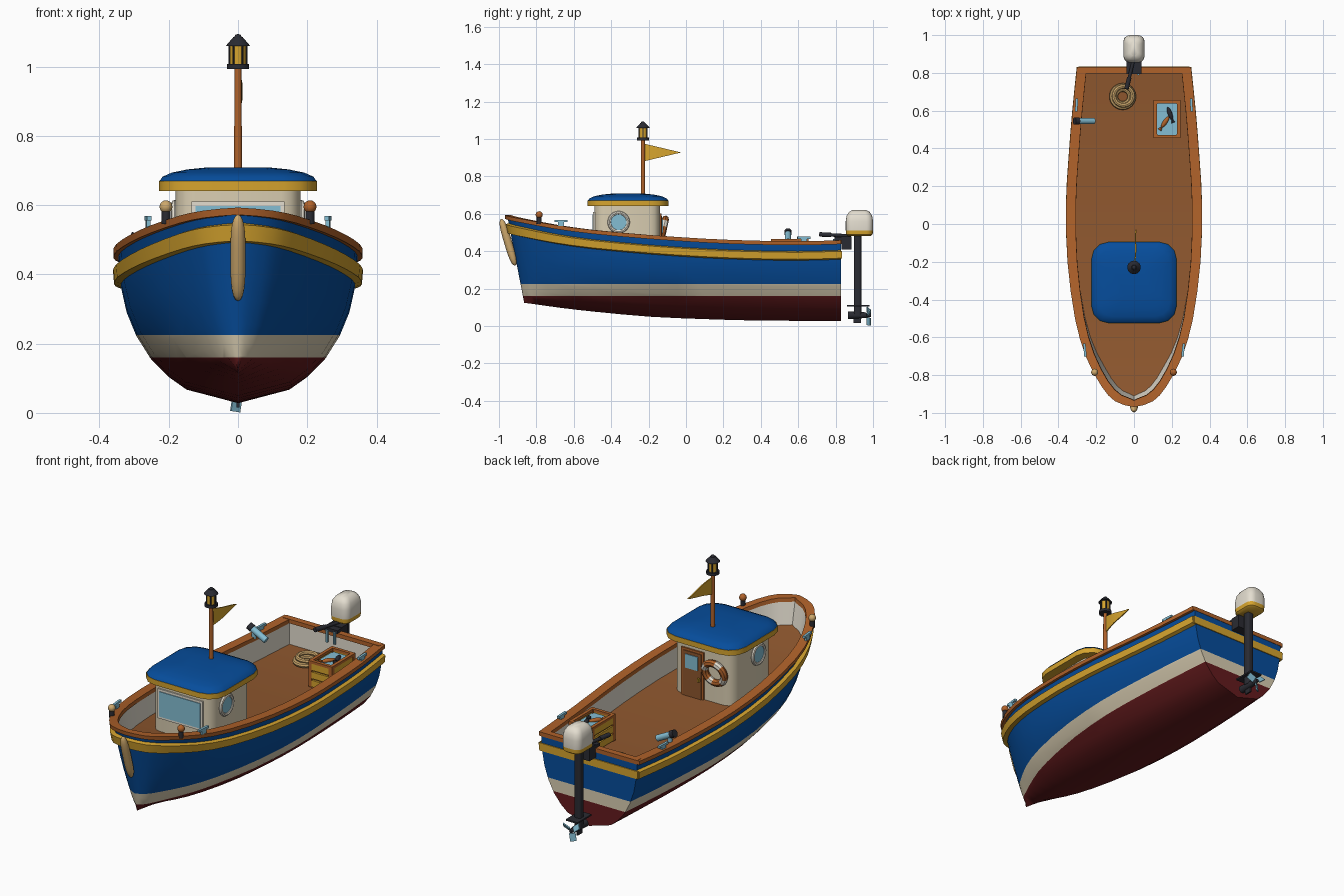
import bpy, bmesh, math
from mathutils import Vector, Matrix

if "Cube" in bpy.data.objects:
    bpy.data.objects.remove(bpy.data.objects["Cube"])

def mat(name, r, g, b):
    m = bpy.data.materials.new(name)
    m.diffuse_color = [(c / 255 / 12.92 if c < 11 else ((c / 255 + .055) / 1.055) ** 2.4) for c in (r, g, b)] + [1]
    m.use_nodes = True
    m.node_tree.nodes["Principled BSDF"].inputs["Base Color"].default_value = m.diffuse_color
    return m

BLUE, RED = mat("hull blue", 6, 77, 156), mat("keel red", 100, 27, 29)
CREAM, WHITE = mat("cream", 218, 206, 178), mat("warm white", 228, 222, 208)
GOLD, TRIM = mat("gold", 214, 164, 46), mat("trim wood", 176, 98, 42)
DECK, TAN = mat("deck brown", 142, 87, 46), mat("rope tan", 205, 168, 108)
GLASS, DARK = mat("pale blue", 132, 190, 212), mat("dark metal", 42, 43, 50)

def finish(name, bm, mats, rule=None):
    bmesh.ops.remove_doubles(bm, verts=bm.verts, dist=1e-5)
    bmesh.ops.recalc_face_normals(bm, faces=bm.faces)
    if rule:
        for f in bm.faces:
            f.material_index = rule(f.calc_center_median())
    me = bpy.data.meshes.new(name)
    bm.to_mesh(me)
    bm.free()
    for m in mats if isinstance(mats, (list, tuple)) else [mats]:
        me.materials.append(m)
    ob = bpy.data.objects.new(name, me)
    bpy.context.collection.objects.link(ob)
    return ob

def grid_mesh(rows, close_u=False, close_v=False, caps=False):
    bm = bmesh.new()
    g = [[bm.verts.new(p) for p in r] for r in rows]
    nu, nv = len(g), len(g[0])
    for i in range(nu if close_u else nu - 1):
        for j in range(nv if close_v else nv - 1):
            k, l = (i + 1) % nu, (j + 1) % nv
            bm.faces.new((g[i][j], g[k][j], g[k][l], g[i][l]))
    if caps:
        bm.faces.new(g[0])
        bm.faces.new(g[-1])
    return bm, g

def box(name, c, s, m, rot=None):
    bm = bmesh.new()
    mx = Matrix.Translation(c) @ (rot or Matrix()) @ Matrix.Diagonal((*s, 1))
    bmesh.ops.create_cube(bm, size=1, matrix=mx)
    return finish(name, bm, m)

def cyl(name, a, b, r1, m, r2=None, n=14):
    a, b = Vector(a), Vector(b)
    bm = bmesh.new()
    mx = Matrix.Translation((a + b) / 2) @ (b - a).to_track_quat('Z', 'Y').to_matrix().to_4x4()
    bmesh.ops.create_cone(bm, cap_ends=True, segments=n, radius1=r1, radius2=r1 if r2 is None else r2,
                          depth=(b - a).length, matrix=mx)
    return finish(name, bm, m)

def ball(name, c, s, m, rot=None):
    bm = bmesh.new()
    mx = Matrix.Translation(c) @ (rot or Matrix()) @ Matrix.Diagonal((*s, 1))
    bmesh.ops.create_uvsphere(bm, u_segments=14, v_segments=10, radius=1, matrix=mx)
    return finish(name, bm, m)

def ring(name, c, R, r, m, rot=None, rule=None):
    mx = Matrix.Translation(c) @ (rot or Matrix())
    T = math.tau
    bm, _ = grid_mesh([[mx @ Vector(((R + r * math.cos(T * j / 8)) * math.cos(T * i / 24),
                                     (R + r * math.cos(T * j / 8)) * math.sin(T * i / 24),
                                     r * math.sin(T * j / 8))) for j in range(8)] for i in range(24)], True, True)
    return finish(name, bm, m, rule)

def rounded(name, cx, cy, hx, hy, r, layers, m, rule=None, seg=4):
    """Rounded-rectangle stack; layers are (z, inset)."""
    rows = []
    for z, d in layers:
        rr, row = max(r - d * .4, .008), []
        for q, (sx, sy) in enumerate(((1, 1), (-1, 1), (-1, -1), (1, -1))):
            for k in range(seg + 1):
                a = math.pi / 2 * (q + k / seg)
                row.append((cx + sx * (hx - d - rr) + rr * math.cos(a), cy + sy * (hy - d - rr) + rr * math.sin(a), z))
        rows.append(row)
    bm, _ = grid_mesh(rows, False, True, True)
    return finish(name, bm, m, rule)

# --- hull lines: sheer y, half beam, keel z, sheer z, bow weight
KEYS = [(.83, .288, .028, .452, 0), (.6, .312, .028, .446, 0), (.35, .332, .03, .45, 0), (.1, .346, .037, .46, 0),
        (-.2, .338, .05, .48, .05), (-.5, .298, .076, .507, .2), (-.7, .239, .096, .534, .45),
        (-.85, .157, .113, .562, .75), (-.925, .087, .121, .577, .93), (-.955, 0, .124, .586, 1)]
ST = []
for i in range(len(KEYS) - 1):
    p = [Vector(KEYS[min(max(i + k, 0), len(KEYS) - 1)]) for k in (-1, 0, 1, 2)]
    for t in (0, .5):
        ST.append(.5 * (2 * p[1] + (p[2] - p[0]) * t + (2 * p[0] - 5 * p[1] + 4 * p[2] - p[3]) * t * t
                        + (3 * p[1] - p[0] - 3 * p[2] + p[3]) * t ** 3))
ST.append(Vector(KEYS[-1]))
F = [0, .09, .17, .29, .44, .6, .8, 1]
MID = [0, .45, .59, .735, .85, .93, .985, 1]

def section(f, w):
    f = min(max(f, 0), 1)
    i = min(sum(f > a for a in F[1:]), len(F) - 2)
    m = MID[i] + (MID[i + 1] - MID[i]) * (f - F[i]) / (F[i + 1] - F[i])
    return m * (1 - w) + f ** .43 * w

def hull_pt(s, z, off=0, side=1):
    y, b, zk, zs, w = s
    f = min(max((z - zk) / (zs - zk), 0), 1)
    x = 0 if b < .001 else max(b * section(f, w) + off, 0)
    return (side * x, y + w * .09 * (1 - f) - off * w, z)

def around(profile):
    """Rows of hull points from one stern corner round the bow to the other."""
    right = [[hull_pt(s, z, o, 1) for z, o in profile(s)] for s in ST]
    left = [[hull_pt(s, z, o, -1) for z, o in profile(s)] for s in reversed(ST[:-1])]
    return right + left

# hull shell with transom, cut into painted bands
bm, g = grid_mesh(around(lambda s: [(s[2] + f * (s[3] - s[2]), 0) for f in F]))
bm.faces.new(g[0][::-1] + g[-1][1:])
bmesh.ops.remove_doubles(bm, verts=bm.verts, dist=1e-5)
for z in (.16, .225):
    bmesh.ops.bisect_plane(bm, geom=bm.verts[:] + bm.edges[:] + bm.faces[:], plane_co=(0, 0, z), plane_no=(0, 0, 1))
hull = finish("hull", bm, [RED, CREAM, BLUE], lambda c: 0 if c.z < .16 else 1 if c.z < .225 else 2)

# rub strake, cap rail, inner lining and deck
bm, _ = grid_mesh(around(lambda s: [(s[3] - .097 + .004 * s[4], -.004), (s[3] - .089, .018),
                                    (s[3] - .052 + .01 * s[4], .018), (s[3] - .045 + .01 * s[4], -.004)]),
                  False, True, True)
finish("rub_strake", bm, GOLD)
box("stern_strake", (0, .83, .381), (.59, .01, .042), GOLD)

def inner(s):
    return -.036 + .018 * min(1, s[4] * 1.3)

def deck_z(s):
    return s[3] - .13

def wall(s, z):
    """Upright inner wall amidships, following the hull flare at the bow."""
    slope = s[1] * (1 - section((z - s[2]) / (s[3] - s[2]), s[4]))
    return inner(s) + min(slope * max(0, 1 - 1.6 * s[4]), .024)

bm, _ = grid_mesh(around(lambda s: [(s[3] - .014, .014), (s[3] + .007, .014), (s[3] + .007, inner(s) - .002),
                                    (s[3] - .014, inner(s) - .002)]), False, True, True)
finish("cap_rail", bm, TRIM)
box("stern_rail", (0, .815, .449), (.58, .034, .022), TRIM)
bm, _ = grid_mesh(around(lambda s: [(z, wall(s, z)) for z in (deck_z(s) - .01, s[3] - .065, s[3])]))
finish("bulwark_lining", bm, WHITE)
box("stern_lining", (0, .811, .383), (.54, .014, .13), WHITE)
rows = around(lambda s: [(deck_z(s), wall(s, deck_z(s)) + .004)])
n = len(ST)
bm, _ = grid_mesh([[rows[i][0], rows[2 * n - 2 - i][0]] for i in range(n - 1)] + [[rows[n - 1][0]] * 2])
bmesh.ops.dissolve_degenerate(bm, dist=1e-5, edges=bm.edges)
finish("deck", bm, DECK)

# cabin
DZ = .32
rounded("cabin", 0, -.315, .18, .175, .055, [(DZ, 0), (.645, 0)], CREAM, seg=3)
rounded("roof_eave", 0, -.31, .228, .217, .095, [(.641, 0), (.67, 0)], GOLD, seg=3)
rounded("roof", 0, -.31, .227, .216, .095, [(.669, 0), (.682, .009), (.694, .036), (.703, .08), (.709, .14)], BLUE, seg=3)
box("windshield_frame", (0, -.491, .53), (.27, .012, .16), WHITE)
box("windshield", (0, -.495, .53), (.245, .012, .135), GLASS)
RY = Matrix.Rotation(math.pi / 2, 4, 'Y')
for s in (-1, 1):
    ring("porthole_rim", (s * .183, -.36, .555), .05, .01, WHITE, RY)
    cyl("porthole_glass", (s * .17, -.36, .555), (s * .187, -.36, .555), .046, GLASS, n=20)
box("door_frame", (.055, -.138, .468), (.135, .012, .266), TRIM)
box("door", (.055, -.134, .465), (.112, .012, .248), DECK)
box("door_window", (.055, -.13, .535), (.075, .012, .075), GLASS)
box("door_handle", (.012, -.125, .45), (.01, .012, .02), GOLD)
ring("lifebuoy", (-.085, -.122, .515), .058, .019, [TRIM, WHITE], Matrix.Rotation(math.radians(78), 4, 'X'),
     lambda c: int((math.atan2(c.z - .515, c.x + .085) / math.tau * 4 + 4.5) % 1 > .62))

# mast, lantern and pennant
MY = -.23
cyl("mast", (0, MY, .69), (0, MY, 1), .012, TRIM, .01)
cyl("lantern_base", (0, MY, .993), (0, MY, 1.008), .033, DARK)
cyl("lantern_glass", (0, MY, 1.005), (0, MY, 1.065), .023, GOLD)
for k in range(6):
    a = math.tau * k / 6
    p = (.025 * math.cos(a), MY + .025 * math.sin(a))
    cyl("lantern_bar", (*p, 1), (*p, 1.065), .0035, DARK, n=6)
cyl("lantern_cap", (0, MY, 1.06), (0, MY, 1.085), .036, DARK, .014)
ball("lantern_knob", (0, MY, 1.085), (.011, .011, .009), DARK)
rows = []
for k in range(9):
    t = k / 8
    x, y = .014 * t + .004 * math.sin(t * 5), MY + .01 + .19 * t
    h = .045 * (1 - t) + .001
    rows.append([(x - .003, y, .928 - h), (x + .003, y, .928 - h), (x + .003, y, .928 + h), (x - .003, y, .928 + h)])
bm, _ = grid_mesh(rows, False, True, True)
finish("pennant", bm, GOLD)

# bow fender: a capsule hung along the stem
tilt = Matrix.Translation((0, -.951, .448)) @ Matrix.Rotation(math.atan2(.075, .25), 4, 'X')
rows = []
for k in range(13):
    t = -math.cos(math.pi * k / 12)
    r = .0215 * math.sqrt(max(1 - abs(t) ** 4, .003))
    rows.append([tilt @ Vector((r * math.cos(math.tau * j / 12), r * math.sin(math.tau * j / 12), .13 * t)) for j in range(12)])
bm, _ = grid_mesh(rows, False, True, True)
finish("bow_fender", bm, TAN)

# deck fittings
for s in (-1, 1):
    for x, y, z, a in ((.26, -.668, .538, -.1), (.304, .63, .448, .05)):
        R = Matrix.Rotation(s * a, 4, 'Z')
        box("cleat_bar", (s * x, y, z + .024), (.013, .07, .012), GLASS, R)
        box("cleat_foot", (s * x, y, z + .01), (.012, .032, .024), GLASS, R)
    cyl("bow_light_base", (s * .208, -.785, .545), (s * .208, -.785, .582), .013, DARK)
    ball("bow_light", (s * .208, -.785, .595), (.019, .019, .019), TRIM if s > 0 else TAN)
cyl("rod_holder", (-.212, .545, .452), (-.298, .545, .496), .017, GLASS)
cyl("rod_holder_cap", (-.293, .545, .494), (-.315, .545, .505), .02, DARK)
cyl("rod_holder_foot", (-.285, .545, .445), (-.285, .545, .485), .012, GLASS)
ring("rope_coil_outer", (-.06, .675, DZ + .013), .058, .013, TAN)
ring("rope_coil_inner", (-.06, .675, DZ + .016), .036, .011, TAN)
ring("rope_coil_top", (-.056, .678, DZ + .033), .05, .012, TAN)

# fish crate
CX, CY = .175, .555
box("crate_core", (CX, CY, .375), (.122, .178, .11), DECK)
box("crate_ice", (CX, CY, .436), (.122, .178, .012), GLASS)
for s in (-1, 1):
    for z in (.342, .387, .432):
        box("crate_side_slat", (CX + s * .063, CY, z), (.012, .192, .036), GOLD)
        box("crate_end_slat", (CX, CY + s * .094, z), (.13, .012, .036), GOLD)
    box("crate_rim_side", (CX + s * .062, CY, .457), (.018, .2, .014), TRIM)
    box("crate_rim_end", (CX, CY + s * .092, .457), (.14, .018, .014), TRIM)
    for t in (-1, 1):
        box("crate_post", (CX + s * .061, CY + t * .09, .39), (.02, .022, .136), TRIM)
for x, y, a, m in ((.165, .54, -.6, TRIM), (.19, .585, .35, DARK)):
    R = Matrix.Rotation(a, 4, 'Z')
    d = R @ Vector((0, 1, 0))
    ball("fish_body", (x, y, .447), (.012, .036, .011), m, R)
    cyl("fish_tail", Vector((x, y, .449)) - d * .03, Vector((x, y, .449)) - d * .052, .003, m, .013, 6)

# outboard motor
rounded("motor_cowl", 0, .927, .056, .073, .035, [(.482, .012), (.49, .002), (.512, 0), (.56, 0), (.59, .005), (.61, .018),
        (.62, .036)], [GOLD, WHITE], lambda c: 0 if c.z < .512 else 1)
rounded("motor_leg", 0, .917, .02, .02, .012, [(.06, 0), (.49, 0)], DARK)
box("motor_bracket", (0, .858, .445), (.08, .055, .07), DARK)
box("motor_saddle", (0, .835, .467), (.08, .08, .018), DARK)
for s in (-1, 1):
    cyl("motor_clamp", (s * .022, .795, .40), (s * .022, .795, .465), .008, GLASS, n=8)
cyl("tiller", (0, .88, .482), (-.025, .775, .487), .009, DARK)
cyl("tiller_grip", (-.025, .775, .487), (-.04, .715, .49), .012, DARK)
box("cavitation_plate", (0, .92, .108), (.07, .12, .008), DARK)
cyl("gearcase", (0, .865, .058), (0, .965, .058), .021, DARK, .015)
box("skeg", (0, .915, .035), (.008, .04, .04), DARK)
cyl("propeller_hub", (0, .96, .058), (0, .99, .058), .014, DARK, .008)
for k in range(3):
    R = Matrix.Rotation(math.tau * k / 3 + .15, 4, 'Y')
    c = Vector((0, .977, .058)) + R @ Vector((0, 0, -.034))
    box("propeller_blade", c, (.032, .006, .042), GLASS, R @ Matrix.Rotation(.6, 4, 'Z'))

# smooth shading with sharp edges kept
for limit, group in ((38, [o for o in bpy.context.scene.objects if o != hull]), (65, [hull])):
    bpy.ops.object.select_all(action='DESELECT')
    for o in group:
        o.select_set(True)
        bpy.context.view_layer.objects.active = o
    bpy.ops.object.shade_smooth_by_angle(angle=math.radians(limit))
